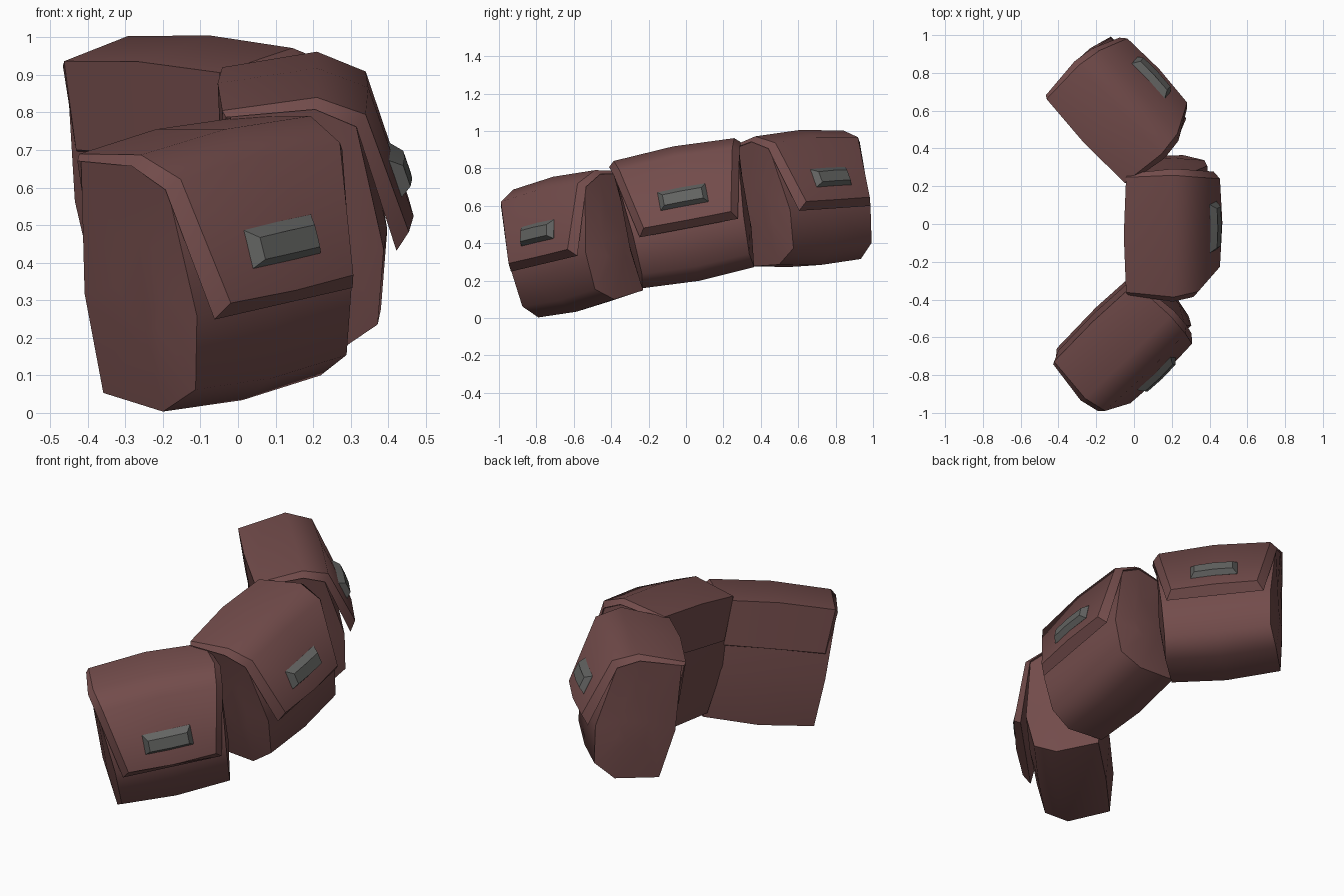
import bpy, bmesh, math
from mathutils import Vector, Matrix

if "Cube" in bpy.data.objects:
    bpy.data.objects.remove(bpy.data.objects["Cube"])


def flat_material(name, rgb):
    m = bpy.data.materials.new(name)
    m.diffuse_color = (*rgb, 1)
    m.use_nodes = True
    m.node_tree.nodes["Principled BSDF"].inputs["Base Color"].default_value = m.diffuse_color
    return m


LEATHER = flat_material("maroon_leather", (0.170, 0.072, 0.070))
METAL = flat_material("grey_metal", (0.125, 0.127, 0.122))

CENTRE_D, CENTRE_Z = 0.20, 0.55     # middle of the pouch side profile
BULGE = 1.05                        # swelling of the middle section


def place(d, w, z, swell=1.0):
    """Depth, width, height of the profile to pouch-local coordinates."""
    return Vector(((d - CENTRE_D) * swell, w, (z - CENTRE_Z) * swell))


def loft(name, loops, mat, matrix, limit=52, ridges=()):
    """Skin closed loops of points, cap both ends, smooth below the limit."""
    bm = bmesh.new()
    rows = [[bm.verts.new(matrix @ p) for p in loop] for loop in loops]
    n = len(rows[0])
    for a, b in zip(rows, rows[1:]):
        for i in range(n):
            j = (i + 1) % n
            bm.faces.new((a[i], a[j], b[j], b[i]))
    bm.faces.new(rows[0])
    bm.faces.new(rows[-1])
    bmesh.ops.recalc_face_normals(bm, faces=bm.faces)
    for f in bm.faces:
        f.smooth = True
    for e in bm.edges:
        e.smooth = e.calc_face_angle(0) < math.radians(limit)
    # lengthwise edges that stay crisp
    for a, b in zip(rows, rows[1:]):
        for i in ridges:
            bm.edges.get((a[i], b[i])).smooth = False
    me = bpy.data.meshes.new(name)
    bm.to_mesh(me)
    bm.free()
    me.materials.append(mat)
    ob = bpy.data.objects.new(name, me)
    bpy.context.collection.objects.link(ob)


# body side profile: depth, height, half width
BODY = [(-0.02, 0.845, 0.325), (0.20, 0.870, 0.345), (0.315, 0.818, 0.333),
        (0.388, 0.48, 0.300), (0.372, 0.275, 0.292), (0.26, 0.20, 0.305),
        (0.03, 0.215, 0.300), (-0.025, 0.48, 0.312)]
SIDE = 0.330                        # half width at the middle of the side face

# flap rows from back to front lip:
# outer depth, height, half width, then inner depth, height, half width
FLAP = [(-0.032, 0.62, 0.290, -0.015, 0.61, 0.300),
        (-0.042, 0.858, 0.310, -0.032, 0.843, 0.327),
        (0.21, 0.897, 0.328, 0.205, 0.870, 0.358),
        (0.34, 0.847, 0.308, 0.315, 0.820, 0.342),
        (0.455, 0.515, 0.237, 0.422, 0.470, 0.267)]


def body_loop(side, swell, half=None):
    """Body outline on one side of the pouch, or a flat inner outline."""
    return [place(d, side * (half or w), z, swell) for d, z, w in BODY]


def buckle_loop(lift, half, low, high):
    """Outline of the buckle, following the slope of the flap front."""
    def point(w, z):
        d = 0.455 - (z - 0.515) * 0.345 + lift
        return place(d, w, z, 1.0 + 0.05 * (1 - abs(w) / 0.28))
    ws = (-half, 0, half)
    return [point(w, low) for w in ws] + [point(w, high) for w in reversed(ws)]


def pouch(label, pos, turn, tilt, lean, wide=1.0):
    """One pouch: turn about z, tilt along its width, lean along its depth."""
    out = Vector((math.cos(turn), math.sin(turn), 0))
    side = Vector((-math.sin(turn), math.cos(turn), 0))
    up = (Vector((0, 0, 1)) - out * lean - side * tilt).normalized()
    across = (side + Vector((0, 0, tilt))).normalized()
    depth = across.cross(up).normalized()
    mtx = Matrix((depth, across, up)).transposed().to_4x4()
    mtx.translation = pos
    mtx = mtx @ Matrix.Diagonal((1, wide, 1, 1))

    # body, swollen in the middle with slightly domed sides
    loft(label + "_pouch_body",
         [body_loop(-1, 0.4, SIDE), body_loop(-1, 1.0), body_loop(0, BULGE),
          body_loop(1, 1.0), body_loop(1, 0.4, SIDE)], LEATHER, mtx, limit=60)

    # flap with bevelled rim wrapping over the top
    loft(label + "_pouch_flap",
         [[place(di, -wi, zi), place(do, -wo, zo), place(do, 0, zo, BULGE),
           place(do, wo, zo), place(di, wi, zi)]
          for do, zo, wo, di, zi, wi in FLAP],
         LEATHER, mtx, ridges=(0, 1, 3, 4))

    # buckle plate with sloped rim
    loft(label + "_pouch_buckle",
         [buckle_loop(-0.02, 0.13, 0.588, 0.685),
          buckle_loop(0.0, 0.13, 0.588, 0.685),
          buckle_loop(0.03, 0.106, 0.612, 0.667)], METAL, mtx, limit=25)


pouch("front", (-0.036, -0.622, 0.402), math.radians(-46), 0.165, -0.155, 0.97)
pouch("middle", (0.20, 0.0, 0.56), 0.0, 0.189, 0.0)
pouch("back", (-0.065, 0.637, 0.642), math.radians(43), 0.05, 0.11, 0.98)
